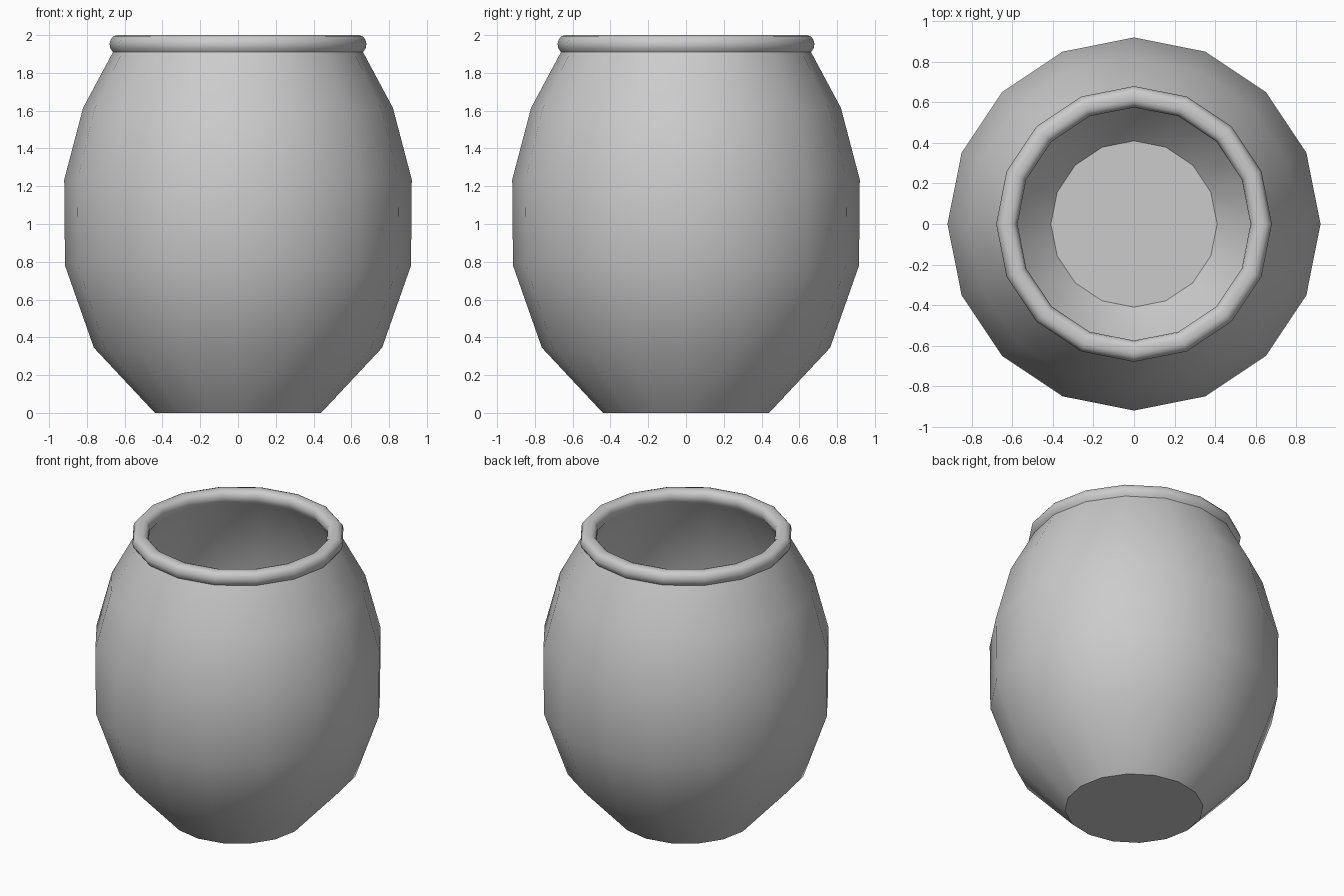
import bpy, math

if "Cube" in bpy.data.objects:
    bpy.data.objects.remove(bpy.data.objects["Cube"])

SIDES = 16

# Closed half-section of the pot, from base edge up the outside and down the inside (radius, z)
outer_wall = [(0.44, 0), (0.763, 0.345), (0.916, 0.78), (0.92, 1.235), (0.82, 1.615), (0.662, 1.91)]
rim = [(0.676, 1.93), (0.68, 1.953), (0.674, 1.977), (0.66, 1.994), (0.64, 2.0),
       (0.613, 2.0), (0.594, 1.994), (0.58, 1.977), (0.575, 1.953), (0.579, 1.93)]
inner_wall = [(0.592, 1.91), (0.755, 1.59), (0.845, 1.22), (0.843, 0.79), (0.70, 0.377), (0.41, 0.07)]


def lathe(name, profile, sides):
    """Spin a profile around z and cap both ends."""
    verts = [(r * math.cos(2 * math.pi * i / sides), r * math.sin(2 * math.pi * i / sides), z)
             for r, z in profile for i in range(sides)]
    faces = []
    for k in range(len(profile) - 1):
        a, b = k * sides, (k + 1) * sides
        for i in range(sides):
            j = (i + 1) % sides
            faces.append((a + i, a + j, b + j, b + i))
    last = (len(profile) - 1) * sides
    faces.append(tuple(reversed(range(sides))))
    faces.append(tuple(range(last, last + sides)))
    mesh = bpy.data.meshes.new(name)
    mesh.from_pydata(verts, [], faces)
    obj = bpy.data.objects.new(name, mesh)
    bpy.context.collection.objects.link(obj)
    return obj


# Hollow pot with rolled rim
pot = lathe("pot", outer_wall + rim + inner_wall, SIDES)
bpy.context.view_layer.objects.active = pot
pot.select_set(True)
bpy.ops.object.shade_smooth_by_angle(angle=math.radians(42))
